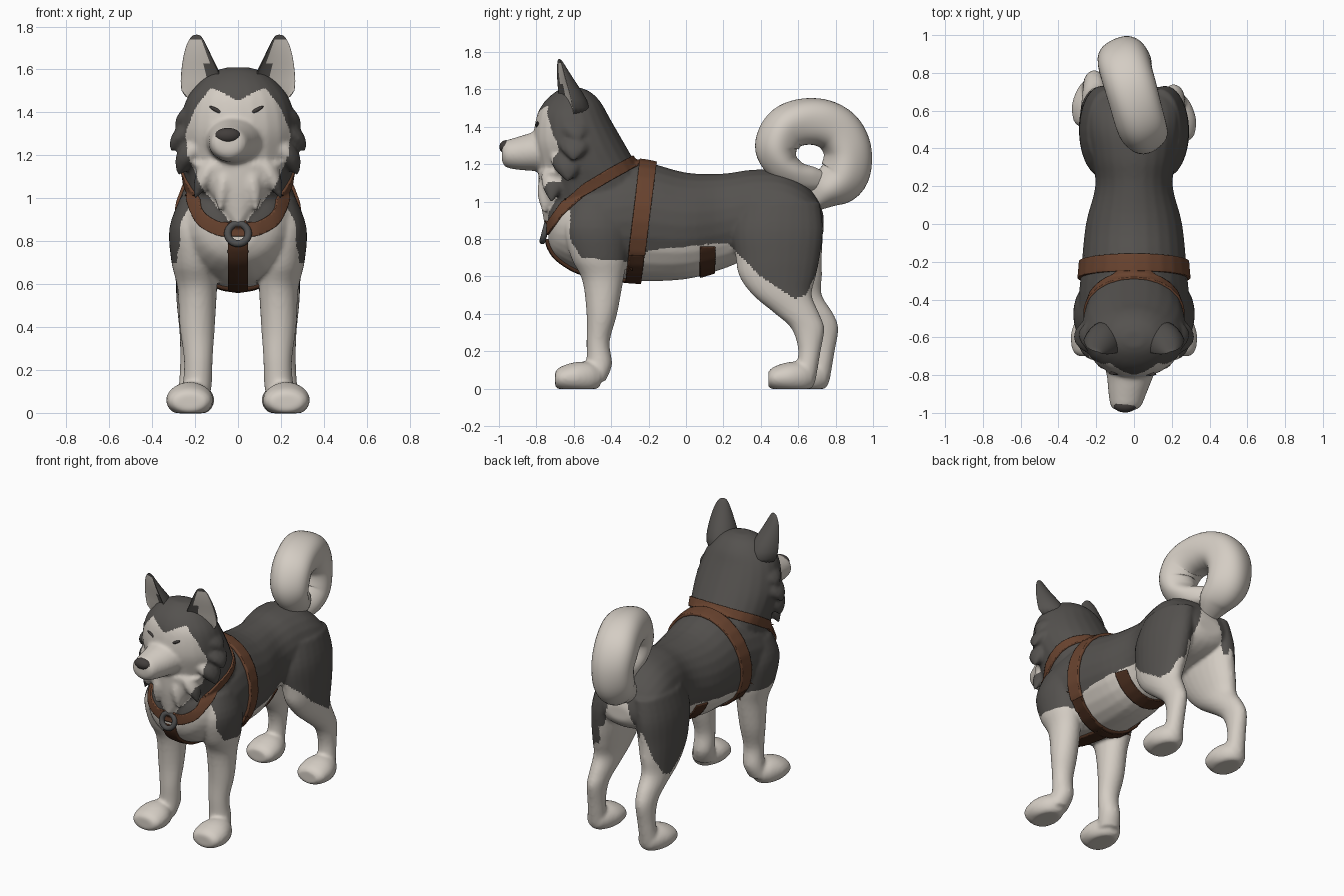
import bpy, bmesh, math
from mathutils import Vector, Matrix

if "Cube" in bpy.data.objects:
    bpy.data.objects.remove(bpy.data.objects["Cube"])

X, Y, Z = Vector((1, 0, 0)), Vector((0, 1, 0)), Vector((0, 0, 1))


def material(name, col):
    m = bpy.data.materials.new(name)
    m.diffuse_color = (*col, 1)
    m.use_nodes = True
    m.node_tree.nodes["Principled BSDF"].inputs["Base Color"].default_value = m.diffuse_color
    return m


DARK = material("charcoal fur", (0.09, 0.084, 0.078))
LIGHT = material("cream fur", (0.66, 0.61, 0.55))
BROWN = material("brown leather", (0.14, 0.056, 0.028))
DEEP = material("dark brown leather", (0.065, 0.026, 0.013))
BLACK = material("nose grey", (0.055, 0.048, 0.045))
METAL = material("buckle grey", (0.08, 0.08, 0.08))


def lerp(table, t):
    if t <= table[0][0]:
        return table[0][1]
    for (a, p), (b, q) in zip(table, table[1:]):
        if t <= b:
            return p + (q - p) * (t - a) / (b - a)
    return table[-1][1]


def loft(bm, rings, v=None, n=24, sub=4, ridge=0.0):
    """Closed smooth tube through rings (x, y, z, radius along x, other radius)."""
    P = [rings[0]] + list(rings) + [rings[-1]]
    pts = []
    for i in range(1, len(P) - 2):
        for k in range(sub):
            t = k / sub
            pts.append([0.5 * (2*b + (c-a)*t + (2*a-5*b+4*c-d)*t*t + (3*b-a-3*c+d)*t**3)
                        for a, b, c, d in zip(*P[i-1:i+3])])
    pts.append(list(rings[-1]))
    loops = []
    for i, p in enumerate(pts):
        c = Vector(p[:3])
        tan = Vector(pts[min(i+1, len(pts)-1)][:3]) - Vector(pts[max(i-1, 0)][:3])
        w = v or tan.cross(X).normalized()
        loop = []
        for k in range(n):
            a = 2 * math.pi * k / n
            r = 1 + ridge * math.sin(4 * a + i * 0.16)
            loop.append(bm.verts.new(c + X * max(p[3], .004) * math.cos(a) * r
                                     + w * max(p[4], .004) * math.sin(a) * r))
        loops.append(loop)
    faces = [bm.faces.new(loops[0]), bm.faces.new(loops[-1][::-1])]
    for A, B in zip(loops, loops[1:]):
        for k in range(n):
            faces.append(bm.faces.new((A[k], B[k], B[(k+1) % n], A[(k+1) % n])))
    bmesh.ops.recalc_face_normals(bm, faces=faces)


def finish(bm, name, *mats):
    me = bpy.data.meshes.new(name)
    bm.to_mesh(me)
    bm.free()
    ob = bpy.data.objects.new(name, me)
    bpy.context.collection.objects.link(ob)
    for m in mats:
        me.materials.append(m)
    for p in me.polygons:
        p.use_smooth = True
    return ob


# ---- body, head and legs, fused into one fur surface ----
bm = bmesh.new()
torso = [(-.735, .97, .77, .09), (-.69, 1.05, .70, .19), (-.58, 1.12, .63, .27), (-.45, 1.17, .60, .295),
         (-.25, 1.215, .575, .28), (0, 1.155, .585, .255), (.2, 1.15, .64, .205), (.35, 1.17, .70, .225),
         (.5, 1.165, .72, .25), (.62, 1.105, .74, .245), (.70, 1.02, .78, .19), (.735, .93, .83, .09)]
loft(bm, [(0, y, (t+b)/2, w, (t-b)/2) for y, t, b, w in torso], Z)
# neck, ruff and skull: z, front y, back y, half width
head = [(.9, -.72, -.18, .2), (1.0, -.75, -.16, .235), (1.1, -.77, -.2, .252), (1.2, -.79, -.265, .27),
        (1.32, -.815, -.335, .275), (1.45, -.80, -.41, .245), (1.53, -.76, -.455, .19),
        (1.585, -.70, -.51, .125), (1.61, -.65, -.57, .05)]
loft(bm, [(0, (f+b)/2, z, w, (b-f)/2) for z, f, b, w in head], Y)
# muzzle, turned slightly to one side
loft(bm, [(-.01, -.68, 1.29, .16, .14), (-.02, -.80, 1.27, .125, .108), (-.035, -.90, 1.258, .1, .088),
          (-.043, -.965, 1.255, .08, .07), (-.045, -.985, 1.26, .05, .04)], Z)
# beard
loft(bm, [(0, -.69, 1.16, .21, .1), (0, -.7, 1.05, .15, .085), (0, -.71, .95, .08, .06),
          (0, -.735, .87, .012, .02)], Y)


def tuft(base, tip, r):
    a, b = Vector(base), Vector(tip)
    loft(bm, [(*a.lerp(b, t), r * k, r * k * 1.3)
              for t, k in ((-.35, .3), (0, .9), (.5, .75), (1, .1))], Y, 12)


def paw(x, y):
    loft(bm, [(x, y, .05, .07, .04), (x, y+.03, .055, .1, .062), (x, y+.11, .06, .11, .082),
              (x, y+.19, .06, .085, .08), (x, y+.24, .06, .05, .05)], Z)


for s in (-1, 1):
    for b, t, r in (((.19, -.6, 1.42), (.285, -.58, 1.32), .07), ((.2, -.59, 1.34), (.31, -.6, 1.22), .08),
                    ((.19, -.63, 1.25), (.275, -.63, 1.11), .08), ((.12, -.7, 1.16), (.2, -.72, 1.0), .06),
                    ((.06, -.72, 1.12), (.085, -.76, .94), .055)):
        tuft((b[0]*s, *b[1:]), (t[0]*s, *t[1:]), r)
    fore = [(.2, -.48, 1.0, .07, .12), (.215, -.48, .86, .105, .17), (.205, -.465, .7, .105, .15),
            (.19, -.445, .58, .092, .11), (.19, -.45, .4, .082, .082), (.185, -.47, .25, .067, .062),
            (.19, -.465, .13, .068, .07), (.21, -.5, .04, .07, .07)]
    loft(bm, [(x*s, *r) for x, *r in fore], Y)
    paw(.225*s, -.70)
    dy = 0 if s > 0 else .075          # one hind leg steps further back
    hind = [(.13, .5, 1.0, .12, .215), (.165, .49, .85, .12, .243), (.18, .49, .7, .112, .225),
            (.19, .49, .6, .1, .205), (.2, .515, .5, .085, .158), (.205, .595, .4, .07, .118),
            (.21, .652, .32, .06, .088), (.215, .66, .2, .056, .06), (.22, .64, .08, .06, .06),
            (.22, .63, .03, .06, .06)]
    loft(bm, [(x*s, y + dy * min(1, max(0, (.75-z)/.35)), z, a, b) for x, y, z, a, b in hind], Y)
    paw(.22*s, .44 + dy)
for v in bm.verts:
    v.co.z = max(v.co.z, -.002)
body = finish(bm, "body")
mod = body.modifiers.new("fuse", "REMESH")
mod.mode, mod.voxel_size = "VOXEL", 0.011
mod = body.modifiers.new("soften", "SMOOTH")
mod.factor, mod.iterations = 0.5, 5
fused = bpy.data.meshes.new_from_object(body.evaluated_get(bpy.context.evaluated_depsgraph_get()))
body.modifiers.clear()
body.data = fused
fused.materials.clear()
for m in (DARK, LIGHT):
    fused.materials.append(m)

# ---- coat pattern ----
NECK = [(-.76, .82), (-.66, .96), (-.55, 1.06), (-.4, 1.15), (-.24, 1.235)]
HEM = [(-.6, .7), (-.3, .68), (-.2, .74), (.22, .78), (.4, .6), (.58, .48), (.64, .5), (.7, .62), (.74, .85)]
MASK = [(.87, .02), (.95, .09), (1.05, .17), (1.2, .235), (1.3, .245), (1.42, .2), (1.51, .13), (1.52, 0)]


def is_light(x, y, z):
    x = abs(x)
    if y < -.84:
        return True
    if y < -.6 and z > .87 and x < lerp(MASK, z) and z < 1.455 + .5 * x:
        return True
    if y < -.62 + max(0, .8 - z) * .6 and z < min(.98, lerp(NECK, y)):
        return True
    if y > .2 and z < .74 and x < .16:
        return True
    if y > .6 and z < 1.0 and x < .05 + (1.0 - z) * .32:
        return True
    return z < lerp(HEM, y)


for p in fused.polygons:
    p.use_smooth = True
    p.material_index = int(is_light(*p.center))

# ---- ears: cupped, pale inside, deep at the back where they join the skull ----
for s in (-1, 1):
    bm, n, loops = bmesh.new(), 24, []
    rings = [(.165, -.64, 1.45, .11, .15), (.172, -.65, 1.55, .105, .125), (.187, -.665, 1.63, .08, .082),
             (.195, -.675, 1.70, .056, .045), (.195, -.678, 1.745, .034, .02), (.193, -.68, 1.763, .014, .008)]
    for x, y, z, rx, ry in rings:
        loop = []
        for k in range(n):
            a = 2 * math.pi * k / n
            dy = ry * math.sin(a) if math.sin(a) > 0 else -.16 * ry * math.sin(a)
            d = Matrix.Rotation(.32, 3, "Z") @ Vector((rx * math.cos(a), dy, 0))
            loop.append(bm.verts.new((s * (x + d.x), y + d.y, z)))
        loops.append(loop)
    bm.faces.new(loops[0])
    bm.faces.new(loops[-1])
    for i, (A, B) in enumerate(zip(loops, loops[1:])):
        for k in range(n):
            f = bm.faces.new((A[k], B[k], B[(k+1) % n], A[(k+1) % n]))
            f.material_index = int(k >= (17 if i < 2 else 15) and i < 4)
    bmesh.ops.recalc_face_normals(bm, faces=bm.faces)
    ob = finish(bm, "ear_right" if s > 0 else "ear_left", DARK, LIGHT)
    sub = ob.modifiers.new("round", "SUBSURF")
    sub.levels = sub.render_levels = 1

# ---- curled tail, its tip tucked back against the root ----
bm = bmesh.new()
loft(bm, [(-.03, .68, .99, .06, .05), (-.03, .75, 1.06, .11, .1), (-.045, .84, 1.135, .135, .128),
          (-.05, .865, 1.26, .14, .127), (-.045, .82, 1.365, .145, .13), (-.02, .73, 1.42, .145, .13),
          (.01, .62, 1.425, .14, .125), (.035, .53, 1.385, .135, .12), (.05, .485, 1.29, .125, .113),
          (.05, .515, 1.2, .11, .09), (.04, .59, 1.145, .09, .07), (.01, .68, 1.12, .07, .065),
          (-.02, .76, 1.11, .04, .04)], n=40, sub=6, ridge=.03)
finish(bm, "tail", LIGHT)


# ---- harness straps, cut from the fur surface and lifted off it ----
def strap(name, mat, axis, by, table, half, clips=(), lift=.017):
    bm = bmesh.new()
    bm.from_mesh(fused)
    ax = (X, Y, Z)[axis]

    def cut(co, no):
        bmesh.ops.bisect_plane(bm, geom=bm.verts[:] + bm.edges[:] + bm.faces[:],
                               plane_co=co, plane_no=no, clear_outer=True)
    for co, no in clips:
        cut(co, no)
    for v in bm.verts:
        v.co[axis] -= lerp(table, v.co[by])
    cut(ax * half, ax)
    cut(ax * -half, -ax)
    for v in bm.verts:
        v.co[axis] += lerp(table, v.co[by])
    bm.normal_update()
    for v, nrm in [(v, v.normal.copy()) for v in bm.verts]:
        v.co += nrm * lift
    for f in bm.faces:
        f.material_index = 0
    ob = finish(bm, name, mat)
    sol = ob.modifiers.new("thickness", "SOLIDIFY")
    sol.thickness, sol.offset = lift + .008, -1


GIRTH = [(.55, -.285), (1.24, -.2)]
strap("girth_strap", BROWN, 1, 2, GIRTH, .045, [(Z * .72, -Z)])
strap("girth_strap_lower", DEEP, 1, 2, GIRTH, .042, [(Z * .72, Z), (Z * .56, -Z)])
strap("neck_strap", BROWN, 2, 1, NECK, .034, lift=.011)
strap("chest_strap", DEEP, 0, 2, [(0, 0), (1, 0)], .045, [(Z * .8, Z), (Y * -.26, Y)])
strap("belly_strap", DEEP, 1, 2, [(0, .1), (1, .12)], .04, [(Z * .76, Z)], .01)


# ---- buckle, nose and eyes ----
def front_y(x, z):
    hit, loc, _, _ = body.ray_cast(Vector((x, -2, z)), Y)
    return loc.y if hit else -.8


bpy.ops.mesh.primitive_torus_add(major_segments=24, minor_segments=10, major_radius=.048, minor_radius=.017,
                                 location=(0, front_y(0, .83) - .02, .835), rotation=(math.radians(75), 0, 0))
ring = bpy.context.object
ring.name = "buckle_ring"
ring.data.materials.append(METAL)
for p in ring.data.polygons:
    p.use_smooth = True


def blob(name, loc, size, roll, mat):
    bm = bmesh.new()
    bmesh.ops.create_uvsphere(bm, u_segments=20, v_segments=12, radius=1)
    M = Matrix.Translation(loc) @ Matrix.Rotation(roll, 4, "Y") @ Matrix.Diagonal((*size, 1))
    bmesh.ops.transform(bm, matrix=M, verts=bm.verts)
    finish(bm, name, mat)


blob("nose", (-.047, -.962, 1.292), (.06, .036, .036), 0, BLACK)
for s, x in ((-1, -.1), (1, .085)):
    blob("eye_right" if s > 0 else "eye_left", (x, front_y(x, 1.41), 1.41), (.038, .009, .009), -.5 * s, BLACK)
